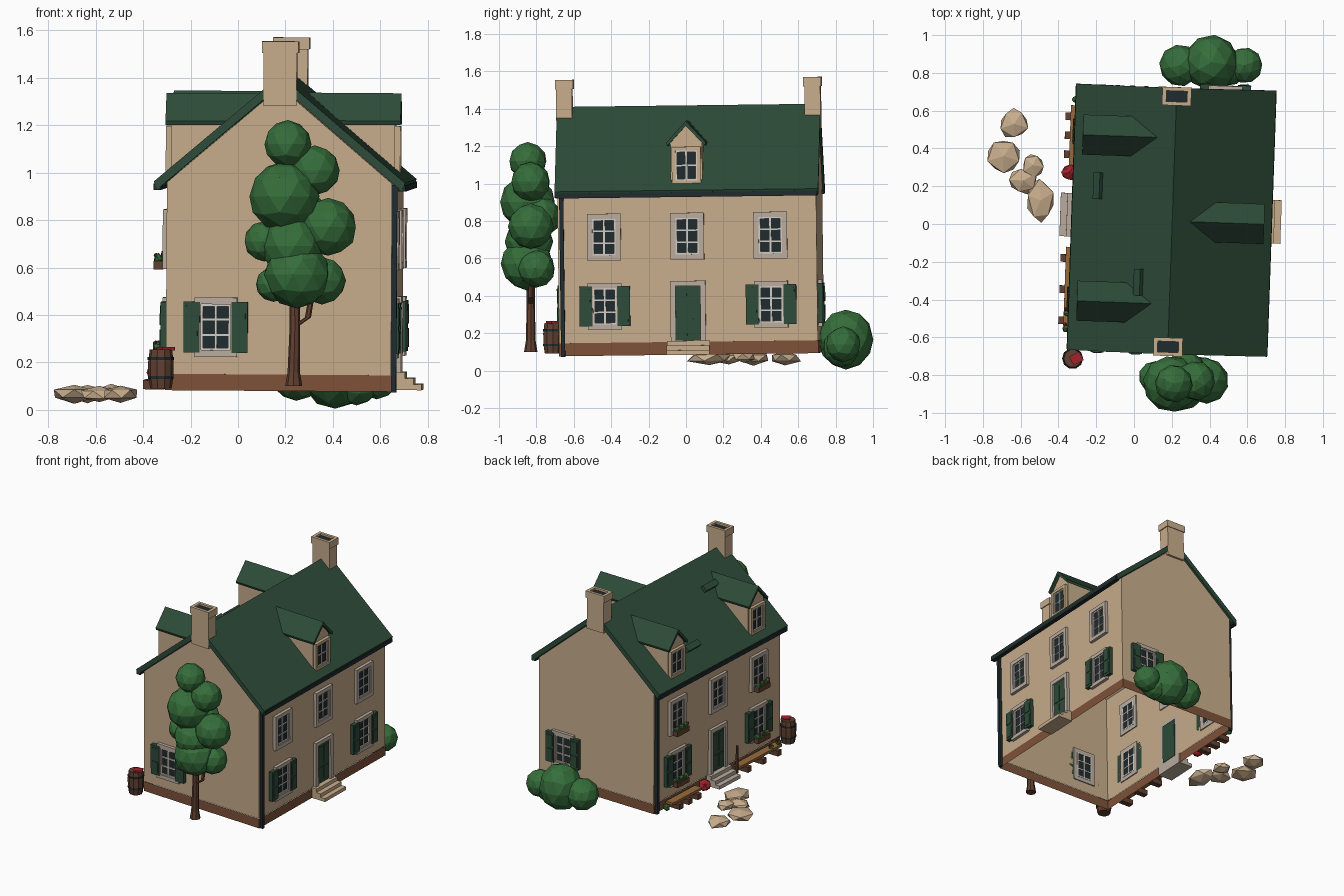
import bpy, bmesh, random
from math import radians, sin, cos, pi
from mathutils import Matrix, Vector

random.seed(4)
old = bpy.data.objects.get("Cube")
if old:
    bpy.data.objects.remove(old, do_unlink=True)


def material(name, r, g, b):
    m = bpy.data.materials.new(name)
    m.use_nodes = True
    m.diffuse_color = (r, g, b, 1)
    m.node_tree.nodes["Principled BSDF"].inputs["Base Color"].default_value = (r, g, b, 1)
    return m


WALL = material("sandstone", .58, .42, .265)
GREEN = material("painted green", .027, .072, .041)
DARK = material("dark glass and iron", .014, .024, .027)
LEAF = material("foliage", .036, .155, .043)
BRICK = material("brown plinth", .21, .085, .042)
WOOD = material("dark wood", .12, .052, .03)
PLANK = material("light plank", .31, .15, .045)
WHITE = material("white frame", .66, .61, .55)
STONE = material("pale stone trim", .50, .42, .35)
RED = material("red flower", .36, .016, .025)

# The house stands turned and slightly tilted
HOUSE = (Matrix.Translation((.193, .032, 0)) @ Matrix.Rotation(radians(-2), 4, 'Z')
         @ Matrix.Rotation(radians(.7), 4, 'X') @ Matrix.Rotation(radians(.4), 4, 'Y'))
W, L = .475, .692          # half width and half length of the walls


def side(deg):
    return HOUSE @ Matrix.Rotation(radians(deg), 4, 'Z')


FRONT, RIGHT, BACK, LEFT = side(0), side(90), side(180), side(-90)


def finish(name, bm, mat, M):
    bmesh.ops.recalc_face_normals(bm, faces=bm.faces)
    bm.transform(M)
    me = bpy.data.meshes.new(name)
    bm.to_mesh(me)
    bm.free()
    me.materials.append(mat)
    ob = bpy.data.objects.new(name, me)
    bpy.context.collection.objects.link(ob)
    return ob


def add_prism(bm, pts, d0, d1, skip=(), caps=True):
    """Profile in (across, up), pushed outward from d0 to d1."""
    near = [bm.verts.new((x, -d1, z)) for x, z in pts]
    far = [bm.verts.new((x, -d0, z)) for x, z in pts]
    if caps:
        bm.faces.new(near)
        bm.faces.new(far[::-1])
    for i in range(len(pts)):
        j = (i + 1) % len(pts)
        if i not in skip:
            bm.faces.new((near[i], far[i], far[j], near[j]))


def prism(name, mat, M, pts, d0, d1, **kw):
    bm = bmesh.new()
    add_prism(bm, pts, d0, d1, **kw)
    return finish(name, bm, mat, M)


def boxes(name, mat, M, *items):
    """Each item: across from/to, outward from/to, up from/to."""
    bm = bmesh.new()
    for a0, a1, d0, d1, z0, z1 in items:
        add_prism(bm, [(a0, z0), (a1, z0), (a1, z1), (a0, z1)], d0, d1)
    return finish(name, bm, mat, M)


def blobs(name, mat, M, items, jitter=.0, sub=2):
    """Faceted balls; each item: centre x y z and radius or three radii."""
    bm = bmesh.new()
    for x, y, z, *r in items:
        r = r * 3 if len(r) == 1 else r
        turn = Matrix.Rotation(random.random() * 6, 4, 'Z')
        vs = bmesh.ops.create_icosphere(bm, subdivisions=sub, radius=1, matrix=turn)['verts']
        for v in vs:
            k = 1 + random.uniform(-jitter, jitter)
            v.co = Vector((x + v.co.x * r[0] * k, y + v.co.y * r[1] * k, z + v.co.z * r[2] * k))
    return finish(name, bm, mat, M)


def lathe(name, mat, M, rings, n=10):
    """Stacked rings of (x, y, z, radius) with end caps."""
    bm = bmesh.new()
    loops = [[bm.verts.new((x + r * cos(2 * pi * i / n), y + r * sin(2 * pi * i / n), z))
              for i in range(n)] for x, y, z, r in rings]
    for lo, hi in zip(loops, loops[1:]):
        for i in range(n):
            bm.faces.new((lo[i], lo[i - 1], hi[i - 1], hi[i]))
    bm.faces.new(loops[0])
    bm.faces.new(loops[-1])
    return finish(name, bm, mat, M)


def border(a, w, z0, z1, t, d0, d1):
    """Four boxes around an opening of half width w."""
    return [(a - w - t, a - w, d0, d1, z0 - t, z1 + t), (a + w, a + w + t, d0, d1, z0 - t, z1 + t),
            (a - w, a + w, d0, d1, z0 - t, z0), (a - w, a + w, d0, d1, z1, z1 + t)]


def window(name, M, a, d, z, w=.062, h=.097, rows=3, trim=STONE, t=.028, shutters=False):
    boxes(name + "_glass", DARK, M, (a - w, a + w, d - .006, d + .006, z - h, z + h))
    boxes(name + "_surround", trim, M, *border(a, w, z - h, z + h, t, d - .008, d + .022))
    f = .009
    bars = border(a, w - f, z - h + f, z + h - f, f, d - .01, d + .015)
    bars.append((a - .005, a + .005, d - .009, d + .013, z - h, z + h))
    for i in range(1, rows):
        c = z - h + 2 * h * i / rows
        bars.append((a - w, a + w, d - .009, d + .012, c - .004, c + .004))
    boxes(name + "_frame", WHITE, M, *bars)
    if shutters:
        for s in (-1, 1):
            c = a + s * .101
            boxes(name + "_shutter", GREEN, M, (c - .034, c + .034, d, d + .027, z - .107, z + .107))
            boxes(name + "_shutter_panel", GREEN, M, *[
                (c - .024, c + .024, d, d + .031, z + k - .04, z + k + .04) for k in (-.05, .05)])


def flower_box(M, a, d, z):
    boxes("flower_box", WOOD, M, (a - .065, a + .065, d, d + .04, z - .02, z + .015))
    spots = [(a + .025 * i, -d - .022, z + .026) for i in range(-2, 3)]
    blobs("flower_box_leaves", LEAF, M, [(*p, .02) for p in spots], .2, 1)
    blobs("flower_box_blooms", RED, M,
          [(x + .008, y - .01, zz + .014, .009) for x, y, zz in spots[::2]], .1, 1)


def door(M):
    d = W
    boxes("door", GREEN, M, (-.066, .066, d - .006, d + .008, .165, .455))
    boxes("door_panels", GREEN, M, *[(x - .024, x + .024, d, d + .012, z0, z1)
                                     for x in (-.03, .03) for z0, z1 in ((.19, .28), (.3, .43))])
    boxes("door_surround", STONE, M, (-.094, -.066, d, d + .022, .157, .483),
          (.066, .094, d, d + .022, .157, .483), (-.066, .066, d, d + .022, .455, .483))


# Open-bottomed shell of walls with a plinth
prism("house_walls", WALL, HOUSE, [(-W, .157), (W, .157), (W, .965), (0, 1.37), (-W, .965)], -L, L, skip=(0,))
P = W + .002
prism("plinth", BRICK, HOUSE, [(-P, .088), (P, .088), (P, .157), (-P, .157)], -L - .002, L + .002,
      skip=(0, 2))
prism("main_roof", GREEN, HOUSE, [(-.53, .968), (-.515, .935), (0, 1.375), (.515, .935), (.53, .968), (0, 1.418)],
      -.705, .705)

for M in (RIGHT, LEFT):
    boxes("gutter", DARK, M, (-.7, .7, .5, .532, .932, .958))
    boxes("drainpipe", DARK, M, (-.682, -.66, W, W + .022, .085, .96))
    door(M)
    for a in (-.445, 0, .445):
        window("upper_window", M, a, W, .722)
        if a:
            window("lower_window", M, a, W, .352, shutters=True)
    for i, (d, z) in enumerate(((.585, .113), (.55, .138), (.515, .163))):
        boxes("door_step", WALL if M is RIGHT else STONE, M, (-.115, .115, W - .005, d, .088, z))
for M in (FRONT, BACK):
    window("gable_window", M, -.265, L, .355, shutters=True)
for a in (-.445, .445):
    for z in (.615, .245):
        flower_box(LEFT, a, W + .02, z)

# Chimneys with a hollow cap
for M in (FRONT, BACK):
    boxes("chimney", WALL, M, (-.07, .07, .622, .707, 1.29, 1.535))
    boxes("chimney_cap", WALL, M, *border(0, .055, 1.535, 1.54, .022, .615, .712)[:2],
          (-.06, .06, .615, .635, 1.513, 1.562), (-.06, .06, .692, .712, 1.513, 1.562))
    boxes("chimney_flue", DARK, M, (-.056, .056, .634, .693, 1.52, 1.548))

# Dormers
for M, a in ((RIGHT, 0), (LEFT, -.44), (LEFT, .44)):
    prism("dormer_walls", WALL, M, [(a - .085, 1.0), (a + .085, 1.0), (a + .085, 1.22), (a, 1.315),
                                    (a - .085, 1.22)], .06, .465)
    prism("dormer_roof", GREEN, M, [(a - .106, 1.222), (a - .1, 1.205), (a, 1.312), (a + .1, 1.205),
                                    (a + .106, 1.222), (a, 1.338)], .06, .488)
    window("dormer_window", M, a, .465, 1.1, .058, .08, 2, WALL, .02)

# Roof vents on the left slope
for a, d in ((-.17, .39), (.33, .16)):
    z = 1.418 - .85 * d
    prism("roof_vent", GREEN, LEFT @ Matrix.Translation((0, -d, z)) @ Matrix.Rotation(radians(40), 4, 'X'),
          [(a - .07, -.01), (a + .07, -.01), (a + .07, .025), (a - .07, .025)], -.022, .022)

# Low benches, post and red plant by the left wall
for a0, a1 in ((-.58, -.26), (.17, .62)):
    boxes("bench_plank", PLANK, LEFT, (a0, a1, .49, .548, .128, .146))
    boxes("bench_feet", WOOD, LEFT, *[(a - .02, a + .02, .485, .575, .09, .128)
                                      for a in (a0 + .06, (a0 + a1) / 2, a1 - .06)])
boxes("post", WOOD, LEFT, (.155, .167, .515, .527, .09, .29))
blobs("red_plant", RED, LEFT, [(-.225, -.545, .15, .04)], .1)
blobs("small_plants", LEAF, LEFT, [(-.61, -.52, .12, .025), (.6, -.53, .165, .022), (.52, -.53, .16, .02)], .2, 1)
blobs("small_blooms", RED, LEFT, [(.58, -.54, .185, .012), (.5, -.54, .175, .01)], .1, 1)

# Barrel
bx, by = -.325, -.712
lathe("barrel", WOOD, Matrix(), [(bx, by, .09, .045), (bx, by, .14, .053), (bx, by, .2, .054), (bx, by, .255, .047)])
for z, r in ((.13, .054), (.21, .056)):
    lathe("barrel_hoop", DARK, Matrix(), [(bx, by, z, r), (bx, by, z + .012, r)])
boxes("barrel_lid", RED, Matrix.Translation((bx + .02, by, 0)) @ Matrix.Rotation(.5, 4, 'Z'),
      (-.03, .03, -.026, .026, .25, .264))

# Tree
lathe("tree_trunk", WOOD, Matrix(), [(.235, -.83, .1, .036), (.235, -.83, .16, .026), (.24, -.83, .36, .022),
                                     (.235, -.83, .6, .022)], 8)
lathe("tree_branch", WOOD, Matrix(), [(.245, -.83, .355, .014), (.295, -.83, .39, .013), (.31, -.83, .48, .012)], 6)
blobs("tree_crown", LEAF, Matrix(), [
    (.21, -.845, 1.12, .1), (.195, -.845, .9, .148), (.325, -.83, 1.01, .105), (.38, -.83, .77, .122),
    (.11, -.81, .71, .085), (.23, -.84, .69, .13), (.25, -.85, .57, .14), (.355, -.8, .545, .1),
    (.15, -.82, .53, .075), (.27, -.78, .82, .11)], .02)

# Bushes behind the house
blobs("bushes", LEAF, Matrix(), [(.245, .84, .15, .11), (.41, .855, .165, .147, .147, .162),
                                 (.585, .84, .14, .095), (.5, .83, .12, .1)], .02)

# Flat stepping stones
blobs("stepping_stones", WALL, Matrix(), [
    (-.635, .53, .068, .085, .085, .038), (-.69, .36, .068, .1, .1, .038), (-.535, .31, .075, .062, .065, .034),
    (-.585, .23, .065, .085, .075, .035), (-.495, .125, .068, .078, .12, .037)], .13, 1)
